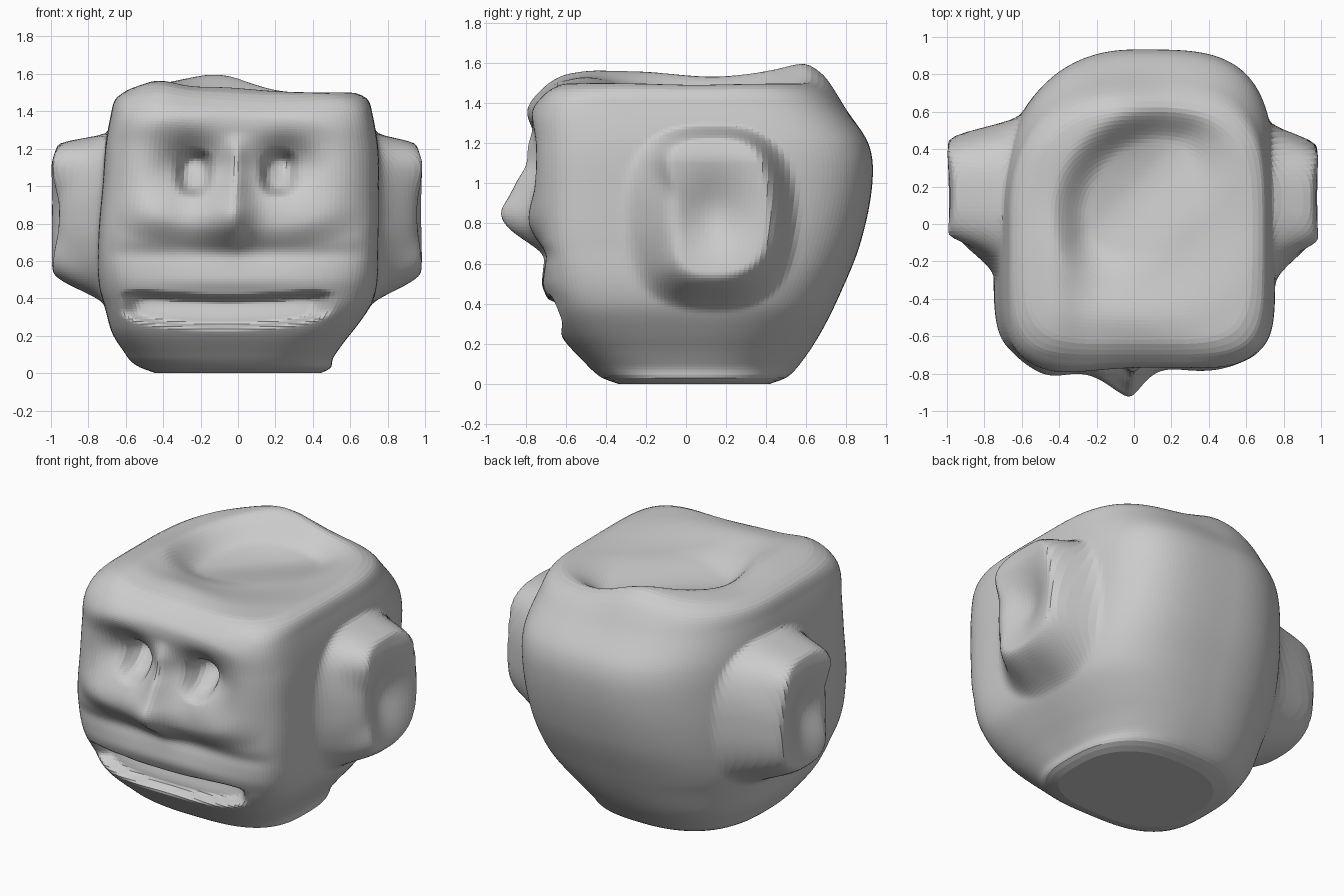
import bpy, bmesh, math

if "Cube" in bpy.data.objects:
    bpy.data.objects.remove(bpy.data.objects["Cube"])

SEG = 240


def smooth(a, b, v):
    t = max(0.0, min(1.0, (v - a) / (b - a)))
    return t * t * (3 - 2 * t)


def bump(u, v, cu, cv, su, sv):
    return math.exp(-((u - cu) / su) ** 2 - ((v - cv) / sv) ** 2)


def pad(u, v, cu, cv, hu, hv, n, soft):
    """Superellipse mask, fading over the outer share given by soft"""
    r = (abs((u - cu) / hu) ** n + abs((v - cv) / hv) ** n) ** (1 / n)
    return 1 - smooth(1 - soft, 1, r)


# Head profile: z, half width, front depth, back depth,
# squareness of the front, the back left and the back right
ROWS = [
    (0.00, .44, .34, .42, 2.8, 2.5, 2.5),
    (0.03, .51, .42, .50, 3.0, 2.5, 2.5),
    (0.10, .56, .50, .57, 3.4, 2.4, 2.5),
    (0.25, .66, .63, .67, 4.2, 2.3, 2.7),
    (0.45, .74, .69, .77, 5.5, 2.3, 3.0),
    (0.70, .75, .72, .87, 7.0, 2.3, 3.4),
    (1.00, .74, .73, .93, 7.0, 2.3, 3.6),
    (1.20, .73, .73, .91, 7.0, 2.3, 3.6),
    (1.38, .70, .73, .78, 7.0, 2.4, 3.4),
    (1.47, .67, .70, .69, 5.5, 2.5, 3.4),
    (1.50, .61, .64, .62, 5.0, 2.5, 3.4),
]


def spline_rows(rows):
    out = []
    for i in range(len(rows) - 1):
        p0, p1 = rows[max(i - 1, 0)], rows[i]
        p2, p3 = rows[i + 1], rows[min(i + 2, len(rows) - 1)]
        h = p2[0] - p1[0]
        m1 = [(c - a) / (p2[0] - p0[0]) * h for a, c in zip(p0, p2)]
        m2 = [(d - b) / (p3[0] - p1[0]) * h for b, d in zip(p1, p3)]
        n = max(2, round(h / 0.0135))
        for k in range(n):
            t = k / n
            a, b = 2 * t**3 - 3 * t**2 + 1, t**3 - 2 * t**2 + t
            c, d = -2 * t**3 + 3 * t**2, t**3 - t**2
            out.append([a * p + b * q + c * r + d * s
                        for p, q, r, s in zip(p1, m1, p2, m2)])
    out.append(list(rows[-1]))
    return out


def face_relief(x, z):
    """Outward relief of the face"""
    # raised mask around eyes and cheeks, creased below
    d = 0.03 * pad(x, z, 0, 1.08, 0.72, 0.42, 3.5, 0.3)
    d -= 0.025 * bump(x, z, 0, 0.64, 0.65, 0.05)
    d += 0.02 * bump(x, z, 0, 0.49, 0.6, 0.06)
    # nose: thin ridge above, broad tip below, wider on the left
    low = 1 - smooth(0.78, 1.12, z)
    w = 0.05 + (0.14 if x < -0.03 else 0.06) * low
    tip = math.exp(-((z - 0.85) / 0.15) ** 2)
    ridge = pad(0, z, 0, 1.1, 1, 0.2, 2, 0.7)
    d += (0.17 * tip + 0.05 * ridge) * math.exp(-(abs(x + 0.03) / w) ** 1.6)
    # cheeks and brow
    d += 0.055 * bump(x, z, -0.46, 0.84, 0.16, 0.13)
    d += 0.03 * bump(x, z, 0.36, 0.82, 0.2, 0.12)
    d += 0.035 * bump(x, z, -0.4, 1.35, 0.28, 0.09)
    d += 0.01 * bump(x, z, 0.35, 1.35, 0.28, 0.09)
    # eye sockets with deep pupils
    for cx, px in ((-0.27, -0.25), (0.23, 0.20)):
        d -= 0.13 * bump(x, z, cx, 1.12, 0.15, 0.12)
        d -= 0.09 * pad(x, z, px, 1.07, 0.10, 0.13, 2.6, 0.4)
    # wide mouth slot, deepest under the upper lip
    deep = 0.08 + 0.06 * smooth(0.25, 0.40, z)
    low_lip = 0.325 + 0.05 * ((x + 0.06) / 0.57) ** 2
    d -= deep * pad(x, z, -0.06, low_lip, 0.58, 0.085, 5, 0.22)
    return d


def ear(y, z, side):
    """Ear mask and the distance of its outer face from the middle"""
    cy = 0.17 if side < 0 else 0.14
    fy = (y - cy) / (0.40 if y > cy else 0.46)
    fz = (z - 0.85) / (0.425 if z > 0.85 else 0.48)
    r = (abs(fy) ** 2.6 + abs(fz) ** 2.6) ** (1 / 2.6)
    # crisp on top, medium at back and bottom, gentle in front
    wy, wz = fy ** 4 + 1e-9, fz ** 4
    start = (wy * (0.68 if fy > 0 else 0.35) + wz * (0.88 if fz > 0 else 0.62)) / (wy + wz)
    mask = 1 - smooth(start, 1.03, r)
    out = 1.0 if side < 0 else 0.99
    out -= 0.09 * bump(y, z, 0.14, 0.85, 0.17, 0.2)
    out -= 0.04 * smooth(1.1, 1.27, z)
    return mask, out


def crown(x, y):
    """Uneven top: ridges at left and back, dish opening to the right"""
    h = 0.06 * bump(x, y, -0.45, -0.3, 0.14, 0.45)
    h += 0.05 * bump(x, y, -0.3, 0.4, 0.25, 0.25)
    h += 0.08 * bump(x, y, -0.1, 0.60, 0.24, 0.2)
    h += 0.03 * bump(x, y, -0.15, -0.5, 0.3, 0.13)
    h -= 0.03 * bump(x, y, 0.15, -0.75, 0.3, 0.12)
    dx, dy = (x - 0.12) / 0.56, (y - 0.05) / 0.56
    r = math.hypot(dx, dy)
    left = smooth(-0.5, 0.6, dy - dx)
    h -= (0.04 + 0.06 * left) * (1 - smooth(0.3 + 0.4 * left, 1.05, r))
    return h


def sculpt(x, y, z):
    side = -1 if x < 0 else 1
    front = smooth(0.35, 0.6, -y) if z > 0.15 else 0
    edge = 1 - smooth(0.62, 0.74, abs(x))
    y2 = y - face_relief(x, z) * front * edge * (1 - smooth(1.42, 1.5, z))
    mask, out = ear(y, z, side)
    mask *= smooth(0.42, 0.56, abs(x))
    x2 = x - 0.04 * smooth(0.0, 0.08, z) * (1 - smooth(0.15, 0.4, z)) + 0.02 * smooth(0.6, 1.2, z)
    x2 += mask * (side * out - x2)
    z2 = z + crown(x, y) * smooth(1.22, 1.5, z)
    return x2, y2, z2


def outline(row, scale):
    z, hx, yf, yb, nf, nl, nr = row
    pts = []
    for i in range(SEG):
        a = 2 * math.pi * i / SEG
        c, s = math.cos(a), math.sin(a)
        n = nf if s <= 0 else (nl if c < 0 else nr)
        r = scale / (abs(c) ** n + abs(s) ** n) ** (1 / n)
        pts.append((hx * r * c, (yb if s > 0 else yf) * r * s, z))
    return pts


# Head: lofted rings, closed by concentric rings on the crown
rows = spline_rows(ROWS)
rings = [outline(r, 1) for r in rows]
rings += [outline(rows[-1], 1 - k / 30) for k in range(1, 30)]

bm = bmesh.new()
loops = [[bm.verts.new(sculpt(*p)) for p in ring] for ring in rings]
for a, b in zip(loops, loops[1:]):
    for i in range(SEG):
        j = (i + 1) % SEG
        bm.faces.new((a[i], a[j], b[j], b[i]))
bm.faces.new(loops[0][::-1])
bm.faces.new(loops[-1])
# relax the stretched relief a little, like brushed clay
for _ in range(2):
    bmesh.ops.smooth_vert(bm, verts=[v for v in bm.verts if v.co.z > 0.05], factor=0.5,
                          use_axis_x=True, use_axis_y=True, use_axis_z=True)
bmesh.ops.recalc_face_normals(bm, faces=bm.faces)

mesh = bpy.data.meshes.new("sculpted_head")
bm.to_mesh(mesh)
bm.free()
head = bpy.data.objects.new("sculpted_head", mesh)
bpy.context.collection.objects.link(head)
